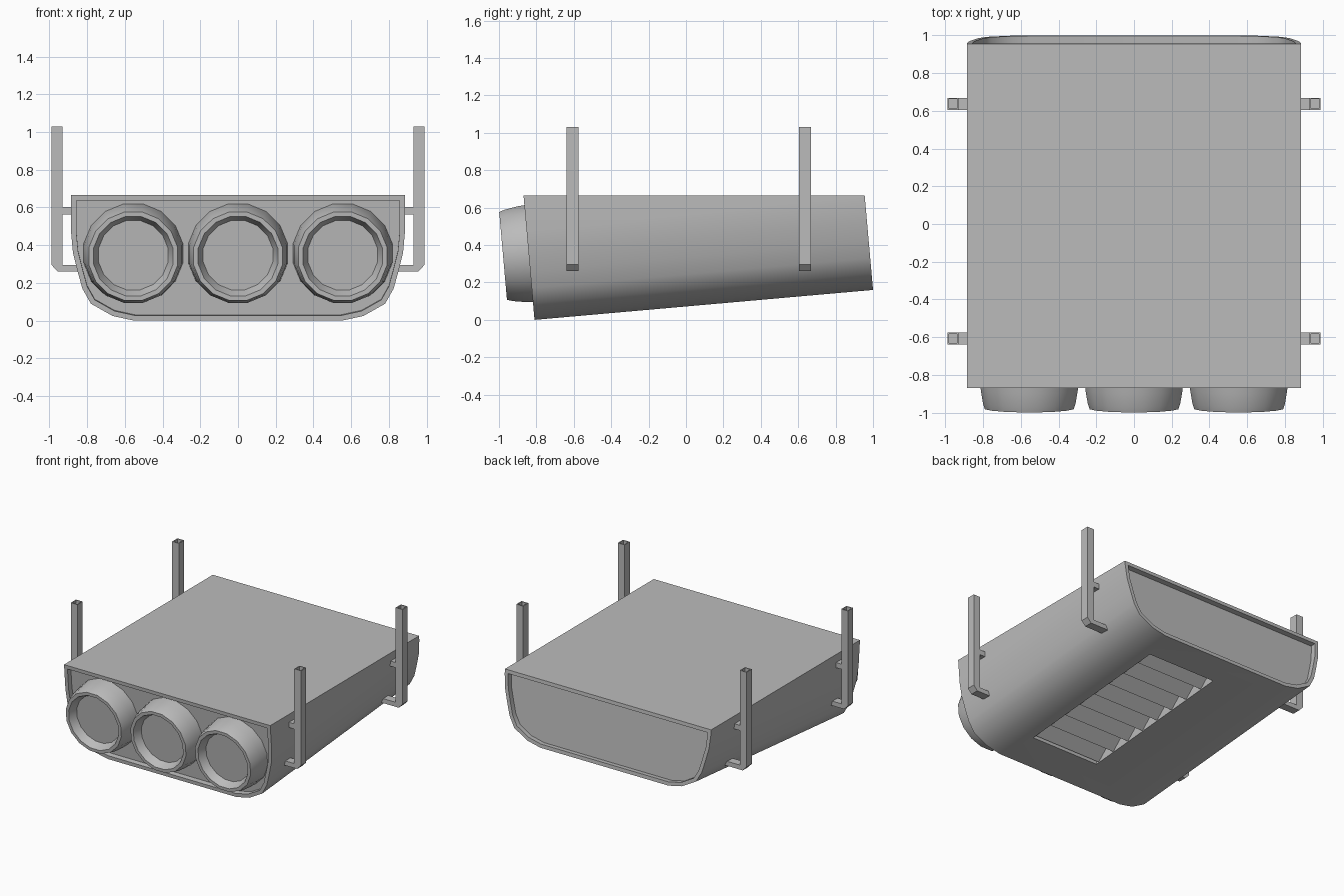
import bpy, bmesh, math
from mathutils import Matrix, Vector

cube = bpy.data.objects.get("Cube")
if cube:
    bpy.data.objects.remove(cube, do_unlink=True)

TILT = math.atan2(0.16, 1.81)
SLOPE = math.tan(TILT)
TOP = 0.665

grey = bpy.data.materials.new("plain_grey")
grey.use_nodes = True
grey.diffuse_color = (0.5, 0.5, 0.5, 1)
grey.node_tree.nodes["Principled BSDF"].inputs["Base Color"].default_value = (0.5, 0.5, 0.5, 1)


def finish(name, bm, smooth=0):
    bmesh.ops.recalc_face_normals(bm, faces=bm.faces)
    mesh = bpy.data.meshes.new(name)
    bm.to_mesh(mesh)
    bm.free()
    mesh.materials.append(grey)
    obj = bpy.data.objects.new(name, mesh)
    bpy.context.collection.objects.link(obj)
    if smooth:
        smooth_object(obj, smooth)
    return obj


def smooth_object(obj, angle):
    bpy.ops.object.select_all(action="DESELECT")
    obj.select_set(True)
    bpy.context.view_layer.objects.active = obj
    bpy.ops.object.shade_smooth_by_angle(angle=math.radians(angle))


def box(name, size, matrix):
    bm = bmesh.new()
    bmesh.ops.create_cube(bm, size=1, matrix=matrix @ Matrix.Diagonal((*size, 1)))
    return finish(name, bm)


def bridge(bm, a, b):
    for i in range(len(a)):
        j = (i + 1) % len(a)
        bm.faces.new((a[i], a[j], b[j], b[i]))


# Housing: tub-shaped section, sloping floor, level roof, recessed end panels
half = [(0.55, 0), (0.665, 0.025), (0.78, 0.09), (0.825, 0.17),
        (0.85, 0.26), (0.875, 0.36), (0.885, 0.47), (0.885, TOP)]
section = half + [(-x, z) for x, z in reversed(half)]
bm = bmesh.new()
rings = []
for y0, z0 in ((-0.81, 0), (1.0, 0.16)):
    ring = []
    for x, z in section:
        z = min(z + z0, TOP)
        ring.append(bm.verts.new((x, y0 - SLOPE * (z - z0), z)))
    rings.append(ring)
bridge(bm, *rings)
caps = [bm.faces.new(rings[0]), bm.faces.new(rings[1])]
bmesh.ops.recalc_face_normals(bm, faces=bm.faces)
for cap in caps:
    bmesh.ops.inset_region(bm, faces=[cap], thickness=0.028, use_even_offset=True)
    bmesh.ops.inset_region(bm, faces=[cap], thickness=0, depth=-0.04)
housing = finish("housing", bm)

# Vent opening cut into the sloping floor
VENT_X, VENT_Y, VENT_W, VENT_L = 0.2, 0.12, 0.58, 1.28
floor = Matrix.Translation((VENT_X, VENT_Y, 0.072 + SLOPE * VENT_Y)) @ Matrix.Rotation(TILT, 4, "X")
cutter = box("vent_cutter", (VENT_W, VENT_L, 0.24), floor)
cutter.hide_render = True
cut = housing.modifiers.new("vent", "BOOLEAN")
cut.object = cutter
cut.solver = "EXACT"
bpy.context.view_layer.objects.active = housing
bpy.ops.object.modifier_apply(modifier="vent")
bpy.data.objects.remove(cutter, do_unlink=True)
smooth_object(housing, 32)

# Angled louvre blades
COUNT = 8
for i in range(COUNT):
    y = ((i + 0.5) / COUNT - 0.5) * VENT_L
    place = floor @ Matrix.Translation((0, y, 0.055)) @ Matrix.Rotation(math.radians(38), 4, "X")
    box(f"vent_blade_{i + 1}", (VENT_W, 0.15, 0.012), place)

# Three tapered round nozzles with recessed faces
SIDES = 16
nozzle = [(0.268, -0.17), (0.262, -0.1), (0.25, -0.03), (0.24, 0), (0.215, 0), (0.188, -0.06)]
for name, x in (("right", -0.555), ("middle", 0), ("left", 0.555)):
    bm = bmesh.new()
    rows = []
    for r, d in nozzle:
        angles = [(k + 0.5) * math.tau / SIDES for k in range(SIDES)]
        rows.append([bm.verts.new((r * math.cos(a), r * math.sin(a), d)) for a in angles])
    for a, b in zip(rows, rows[1:]):
        bridge(bm, a, b)
    bm.faces.new(rows[-1])
    bm.faces.new(rows[0])
    bm.transform(Matrix.Translation((x, -0.978, 0.342)) @ Matrix.Rotation(math.pi / 2 + TILT, 4, "X"))
    finish(f"{name}_nozzle", bm, 30)

# Hanging brackets: hollow-topped posts with a foot and a short upper tie
outline = [(0.93, 1.03), (0.988, 1.03), (0.988, 0.295), (0.955, 0.26),
           (0.78, 0.26), (0.78, 0.295), (0.93, 0.295)]
for side, s in (("left", 1), ("right", -1)):
    for end, y in (("front", -0.607), ("back", 0.637)):
        bm = bmesh.new()
        loops = [[bm.verts.new((s * x, y + dy, z)) for x, z in outline] for dy in (-0.032, 0.032)]
        bridge(bm, *loops)
        for loop in loops:
            bm.faces.new(loop)
        bmesh.ops.recalc_face_normals(bm, faces=bm.faces)
        top = max(bm.faces, key=lambda f: f.calc_center_median().z + f.normal.z)
        bmesh.ops.inset_region(bm, faces=[top], thickness=0.01)
        bmesh.ops.inset_region(bm, faces=[top], thickness=0, depth=-0.3)
        finish(f"{end}_{side}_bracket", bm)
        box(f"{end}_{side}_tie", (0.07, 0.064, 0.04), Matrix.Translation((s * 0.905, y, 0.583)))
